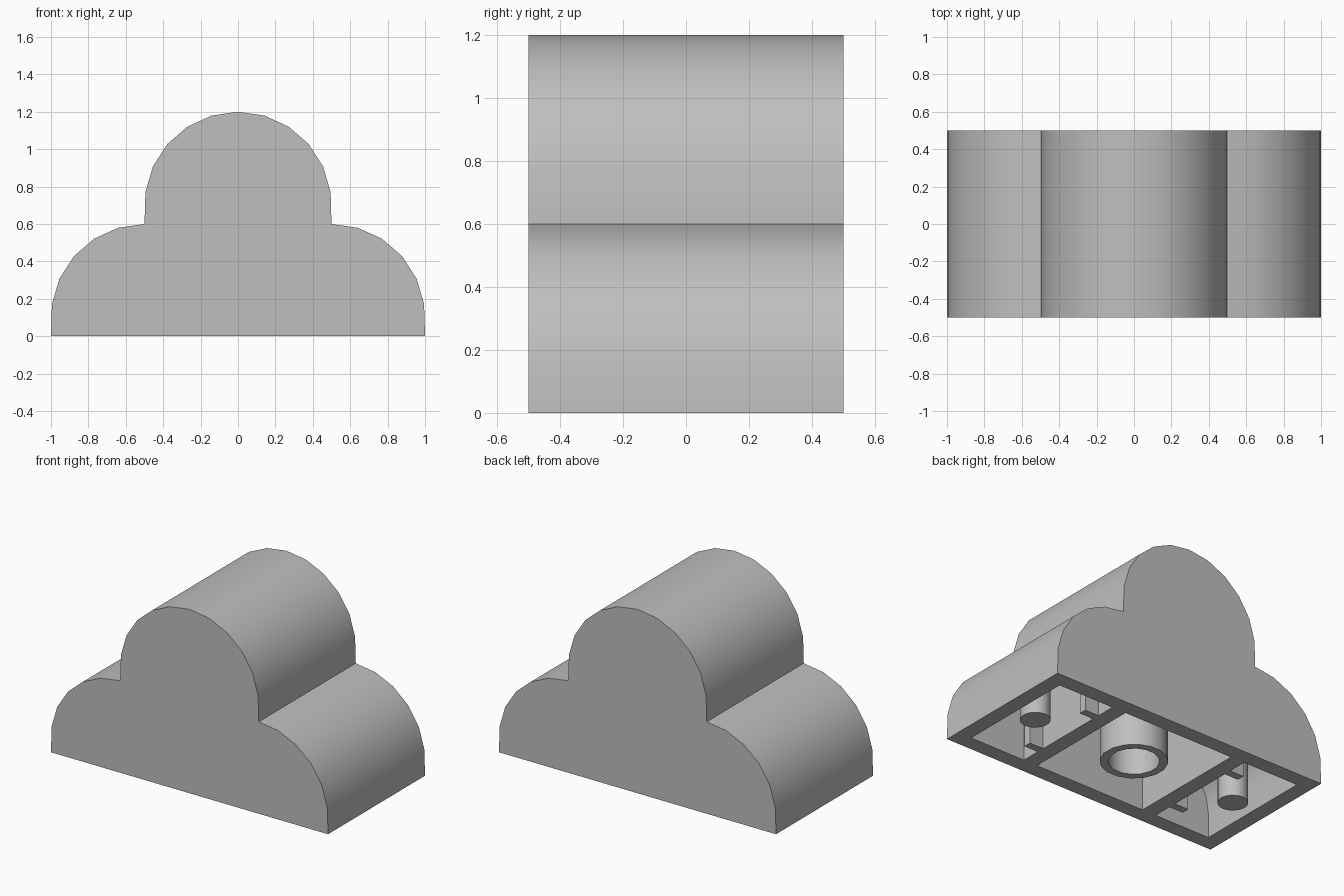
import bpy, bmesh, math

cube = bpy.data.objects.get("Cube")
if cube:
    bpy.data.objects.remove(cube, do_unlink=True)

# Single grey plastic
grey = bpy.data.materials.new("light_grey")
grey.use_nodes = True
colour = (0.52, 0.52, 0.52, 1)
grey.diffuse_color = colour
grey.node_tree.nodes["Principled BSDF"].inputs["Base Color"].default_value = colour

STEP = 2 * math.pi / 22  # arc facets


def finish(name, bm, smooth=True):
    bmesh.ops.recalc_face_normals(bm, faces=bm.faces)
    mesh = bpy.data.meshes.new(name)
    bm.to_mesh(mesh)
    bm.free()
    mesh.materials.append(grey)
    obj = bpy.data.objects.new(name, mesh)
    bpy.context.collection.objects.link(obj)
    if smooth:
        shade(obj)
    return obj


def shade(obj):
    bpy.ops.object.select_all(action="DESELECT")
    obj.select_set(True)
    bpy.context.view_layer.objects.active = obj
    bpy.ops.object.shade_smooth_by_angle(angle=math.radians(30))


def arc(cx, cz, r, limit):
    """Quarter arc from the side up to the crown, clipped at x = limit."""
    return [(min(cx + r * math.sin(i * STEP), limit), cz + r * math.cos(i * STEP))
            for i in range(5, -1, -1)]


def mirrored(half):
    return half + [(-x, z) for x, z in reversed(half) if x > 1e-6]


def prism(name, outline, y0, y1, smooth=True):
    """Extrude an x-z outline along y."""
    bm = bmesh.new()
    face = bm.faces.new([bm.verts.new((x, y0, z)) for x, z in outline])
    moved = bmesh.ops.extrude_face_region(bm, geom=[face])["geom"]
    bmesh.ops.translate(bm, vec=(0, y1 - y0, 0),
                        verts=[v for v in moved if isinstance(v, bmesh.types.BMVert)])
    return finish(name, bm, smooth)


def lathe(name, x, profile, sides=16):
    """Spin a closed radius-height profile about a vertical axis."""
    bm = bmesh.new()
    rings = [[bm.verts.new((x + r * math.cos(2 * math.pi * (i + 0.5) / sides),
                            r * math.sin(2 * math.pi * (i + 0.5) / sides), z))
              for i in range(sides)] for r, z in profile]
    for k, low in enumerate(rings):
        high = rings[(k + 1) % len(rings)]
        for i in range(sides):
            j = (i + 1) % sides
            bm.faces.new((low[i], low[j], high[j], high[i]))
    return finish(name, bm)


# Cloud-shaped body
body = prism("cloud_body",
             mirrored([(1, 0)] + arc(0.5, 0.1, 0.5, 1) + arc(0, 0.7, 0.5, 1)),
             -0.5, 0.5, False)

# Hollow chambers under the body, following its curves
side = [(0.5, -0.1), (0.9, -0.1)] + arc(0.5, 0.1, 0.42, 0.9)
chambers = [
    prism("middle_cutter", mirrored([(0.4, -0.1)] + arc(0, 0.7, 0.42, 0.4)), -0.4, 0.4, False),
    prism("left_cutter", side, -0.4, 0.4, False),
    prism("right_cutter", [(-x, z) for x, z in side], -0.4, 0.4, False),
]
bpy.context.view_layer.objects.active = body
for cutter in chambers:
    cutter.hide_render = True
    cut = body.modifiers.new("hollow", "BOOLEAN")
    cut.operation = "DIFFERENCE"
    cut.solver = "EXACT"
    cut.object = cutter
    bpy.ops.object.modifier_apply(modifier=cut.name)
for cutter in chambers:
    bpy.data.objects.remove(cutter, do_unlink=True)
shade(body)

# Centre tube
lathe("centre_tube", 0, [(0.2, 0), (0.2, 1.13), (0.15, 1.13), (0.15, 0)])

# Pins and grip ribs in the side chambers
for label, s in (("left", 1), ("right", -1)):
    bm = bmesh.new()
    bmesh.ops.create_cone(bm, cap_ends=True, segments=16, radius1=0.09, radius2=0.09, depth=0.46)
    bmesh.ops.translate(bm, verts=bm.verts, vec=(s * 0.75, 0, 0.23))
    finish(label + "_pin", bm)
    for end, y in (("front", -0.25), ("back", 0.25)):
        rib = [(s * 0.5, 0), (s * 0.6, 0), (s * 0.6, 0.54), (s * 0.5, 0.54)]
        prism(f"{label}_{end}_rib", rib, y - 0.025, y + 0.025, False)
